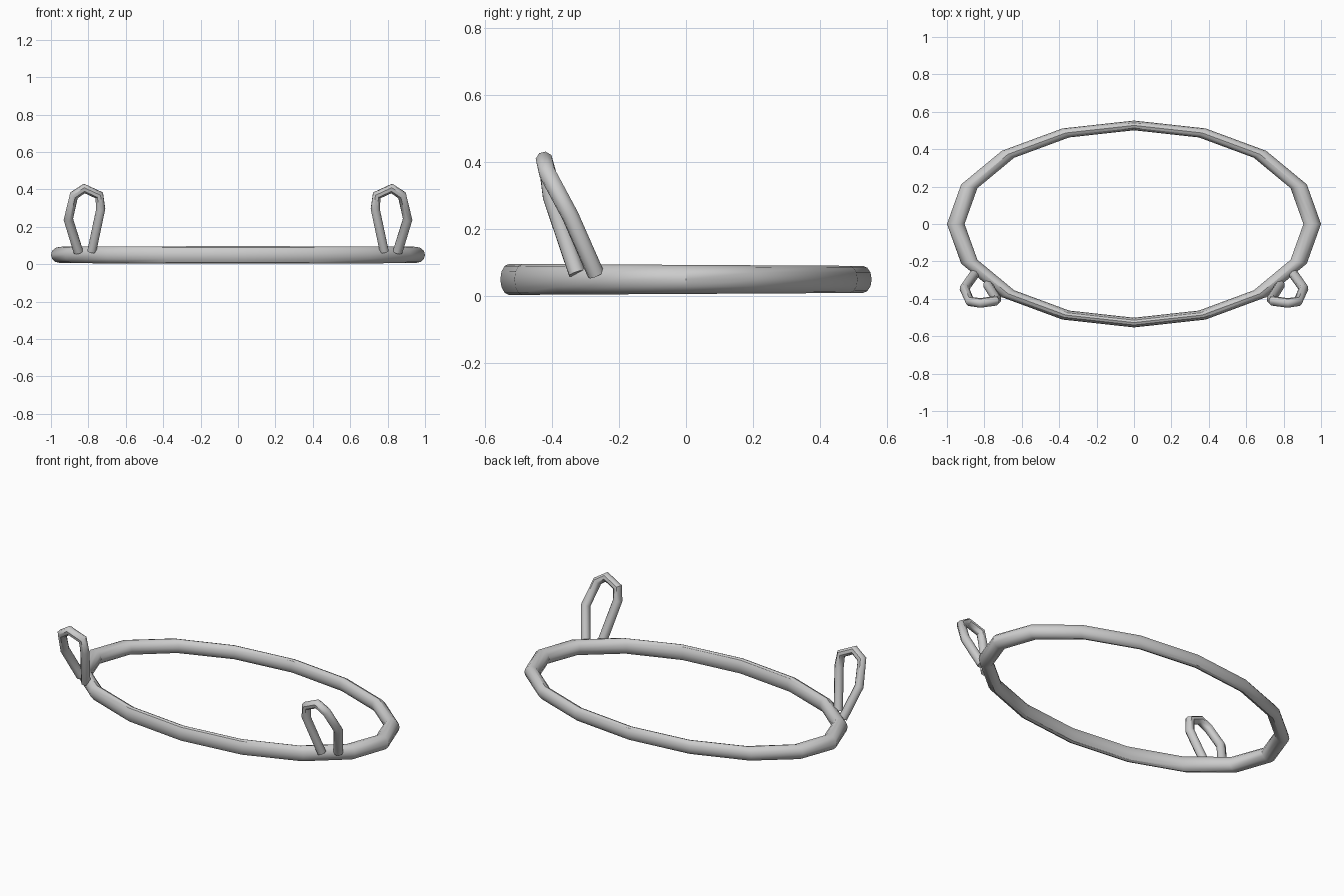
import bpy

if "Cube" in bpy.data.objects:
    bpy.data.objects.remove(bpy.data.objects["Cube"])

# Oval ring: a 16-sided torus squashed front to back, slightly thicker at the front
bpy.ops.mesh.primitive_torus_add(major_segments=16, minor_segments=12,
                                 major_radius=0.953, minor_radius=0.047)
ring = bpy.context.object
ring.name = "oval_ring"
for v in ring.data.vertices:
    v.co.y = v.co.y * 0.553
    v.co.z = 0.05 + v.co.z * (0.92 - 0.12 * v.co.y)
bpy.ops.object.shade_smooth_by_angle(angle=0.6)

# Leaning loop handles: one path, repeated on both sides
LOOP = [(0.853, -0.268, 0.065), (0.907, -0.345, 0.24), (0.877, -0.414, 0.368),
        (0.822, -0.422, 0.405), (0.742, -0.411, 0.368), (0.734, -0.402, 0.295),
        (0.782, -0.325, 0.068)]


def handle(name, side):
    curve = bpy.data.curves.new(name, 'CURVE')
    curve.dimensions = '3D'
    curve.bevel_depth = 0.026
    curve.bevel_resolution = 2
    curve.use_fill_caps = True
    spline = curve.splines.new('POLY')
    spline.points.add(len(LOOP) - 1)
    for p, (x, y, z) in zip(spline.points, LOOP):
        p.co = (side * x, y, z, 1)
    obj = bpy.data.objects.new(name, curve)
    bpy.context.collection.objects.link(obj)
    bpy.ops.object.select_all(action='DESELECT')
    obj.select_set(True)
    bpy.context.view_layer.objects.active = obj
    bpy.ops.object.convert(target='MESH')
    bpy.ops.object.shade_smooth_by_angle(angle=0.8)


handle("right_handle", 1)
handle("left_handle", -1)
